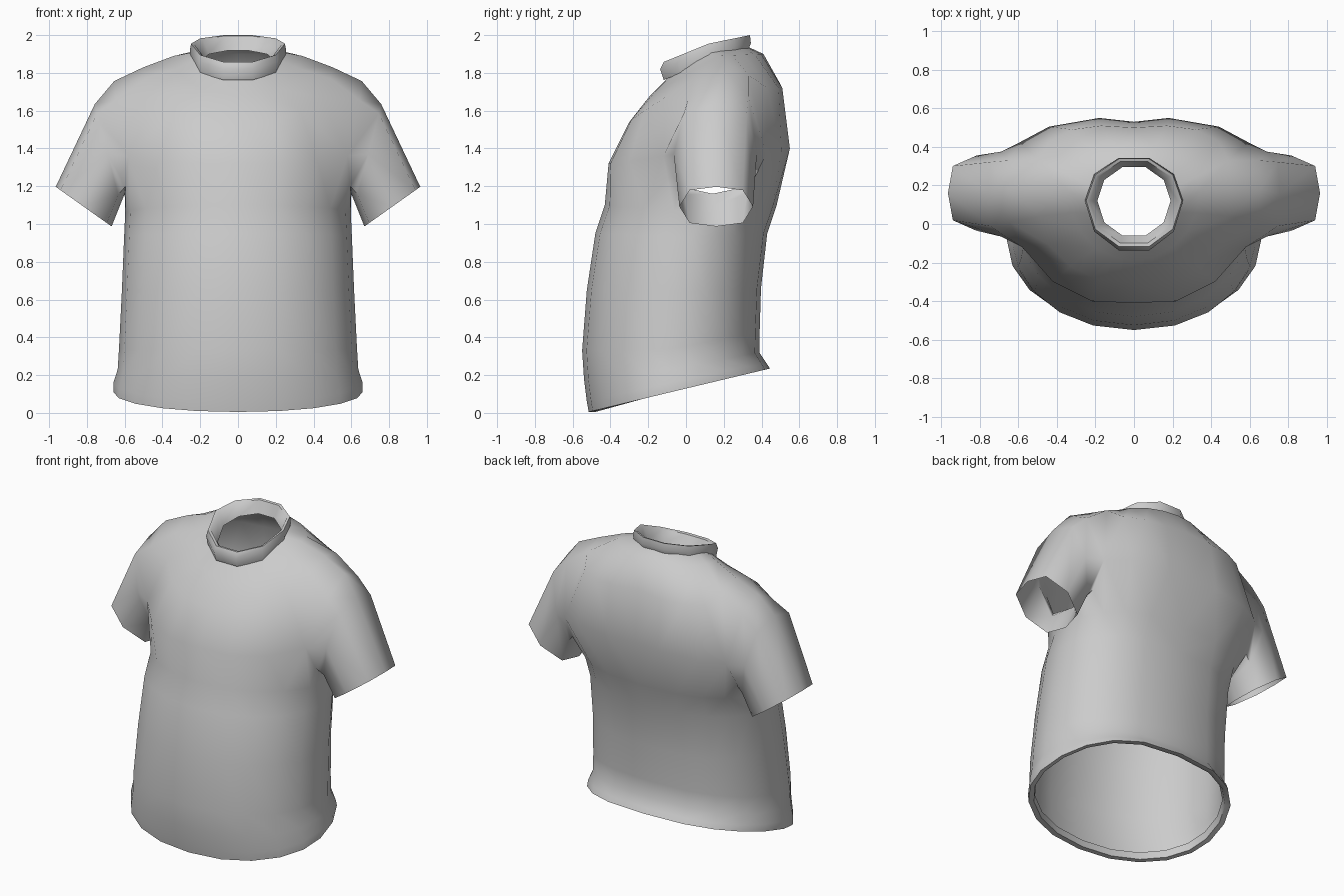
import bpy, bmesh
from math import sin, cos, pi, radians

if "Cube" in bpy.data.objects:
    bpy.data.objects.remove(bpy.data.objects["Cube"])

def loop_pts(w, front, side, back, angles, full_f=1.0, full_b=1.0):
    """Ring through a front, side and back (y, z) point; full < 1 squares off that half."""
    pts = []
    for a in angles:
        s = sin(a)
        end = front if s < 0 else back
        t = abs(s)
        c = cos(a)
        if c > 0.01:
            c = c ** (full_f if s < 0 else full_b)
        pts.append((w * c, side[0] + (end[0] - side[0]) * t, side[1] + (end[1] - side[1]) * t))
    return pts

def add_row(bm, pts):
    return [bm.verts.new(p) for p in pts]

def bridge(bm, a, b, closed=False):
    n = len(a)
    for i in range(n if closed else n - 1):
        j = (i + 1) % n
        bm.faces.new((a[i], a[j], b[j], b[i]))

def finish(bm, name, angle, mirror=False):
    bmesh.ops.recalc_face_normals(bm, faces=bm.faces)
    me = bpy.data.meshes.new(name)
    bm.to_mesh(me)
    bm.free()
    ob = bpy.data.objects.new(name, me)
    bpy.context.collection.objects.link(ob)
    bpy.ops.object.select_all(action='DESELECT')
    ob.select_set(True)
    bpy.context.view_layer.objects.active = ob
    if mirror:
        m = ob.modifiers.new("mirror", 'MIRROR')
        m.merge_threshold = 0.001
        bpy.ops.object.modifier_apply(modifier=m.name)
    bpy.ops.object.shade_smooth_by_angle(angle=radians(angle))

# Shirt body: half of the garment, columns run front centre -> shoulder -> back centre
bm = bmesh.new()
half = [-pi / 2 + pi * i / 10 for i in range(11)]
neck = add_row(bm, loop_pts(.235, (-.10, 1.77), (.13, 1.91), (.335, 1.935), half))
yoke0 = add_row(bm, loop_pts(.34, (-.19, 1.68), (.17, 1.89), (.41, 1.90), half))
yoke1 = add_row(bm, [
    (0, -.30, 1.54), (.18, -.29, 1.55), (.33, -.22, 1.60), (.44, -.11, 1.67),
    (.49, .04, 1.77), (.50, .19, 1.83), (.49, .33, 1.79),
    (.44, .43, 1.72), (.32, .49, 1.72), (.17, .51, 1.72), (0, .50, 1.74)])
yoke2 = add_row(bm, [
    (0, -.41, 1.32), (.22, -.40, 1.32), (.42, -.30, 1.33), (.58, -.12, 1.36),
    (.645, .01, 1.655), (.655, .18, 1.757), (.645, .33, 1.68),
    (.59, .425, 1.37), (.44, .505, 1.39), (.18, .55, 1.40), (0, .53, 1.40)])
for a, b in ((neck, yoke0), (yoke0, yoke1), (yoke1, yoke2)):
    bridge(bm, a, b)

# Underarm points split the last yoke row into a torso row and a sleeve ring
under = add_row(bm, [(.595, -.04, 1.20), (.60, .14, 1.16), (.60, .33, 1.20)])
torso = yoke2[:4] + under + yoke2[7:]
sleeve = yoke2[3:8] + under[::-1]

# Torso rings: half-width, front, side, back; the last two are the hem lip
for w, f, s, b in (
        (.597, (-.43, 1.10), (.10, 1.06), (.48, 1.10)),
        (.603, (-.48, .95), (.03, .93), (.43, .95)),
        (.615, (-.525, .65), (-.03, .64), (.397, .66)),
        (.63, (-.55, .33), (-.07, .34), (.39, .43)),
        (.637, (-.54, .18), (-.08, .23), (.388, .32)),
        (.66, (-.525, .06), (-.08, .16), (.425, .265)),
        (.66, (-.515, .005), (-.08, .11), (.445, .235)),
        (.63, (-.48, .005), (-.08, .115), (.41, .235)),
        (.62, (-.48, .05), (-.08, .16), (.385, .275))):
    row = add_row(bm, loop_pts(w, f, s, b, half, .93, .75))
    bridge(bm, torso, row)
    torso = row

# Sleeve rings: centre, tilt axis in xz, half-depth in y, diagonal stretch along / across
for (cx, cy, cz), (ux, uz), ry, ku, ky in (
        ((.69, .155, 1.37), (.068, .265), .22, 1.15, 1.07),
        ((.817, .16, 1.092), (.148, .105), .195, 1.17, 1.02)):
    ring = []
    for i in range(8):
        a = pi / 4 * (i - 2)
        u = cos(a) * (ku if i % 2 else 1)
        v = sin(a) * (ky if i % 2 else 1)
        ring.append((cx + ux * u, cy + ry * v, cz + uz * u))
    ring = add_row(bm, ring)
    bridge(bm, sleeve, ring, True)
    sleeve = ring
finish(bm, "shirt_body", 65, mirror=True)

# Collar: ten-sided band with a thin rim and an inner wall
bm = bmesh.new()
full = [2 * pi * i / 10 for i in range(10)]
prev = None
for w, f, s, b in (
        (.248, (-.13, 1.757), (.12, 1.86), (.345, 1.935)),
        (.255, (-.15, 1.815), (.12, 1.92), (.355, 1.96)),
        (.248, (-.13, 1.853), (.12, 1.955), (.35, 2.002)),
        (.23, (-.11, 1.85), (.12, 1.95), (.335, 1.998)),
        (.19, (-.07, 1.775), (.12, 1.87), (.305, 1.92))):
    row = add_row(bm, loop_pts(w, f, s, b, full))
    if prev:
        bridge(bm, prev, row, True)
    prev = row
finish(bm, "collar", 50)
